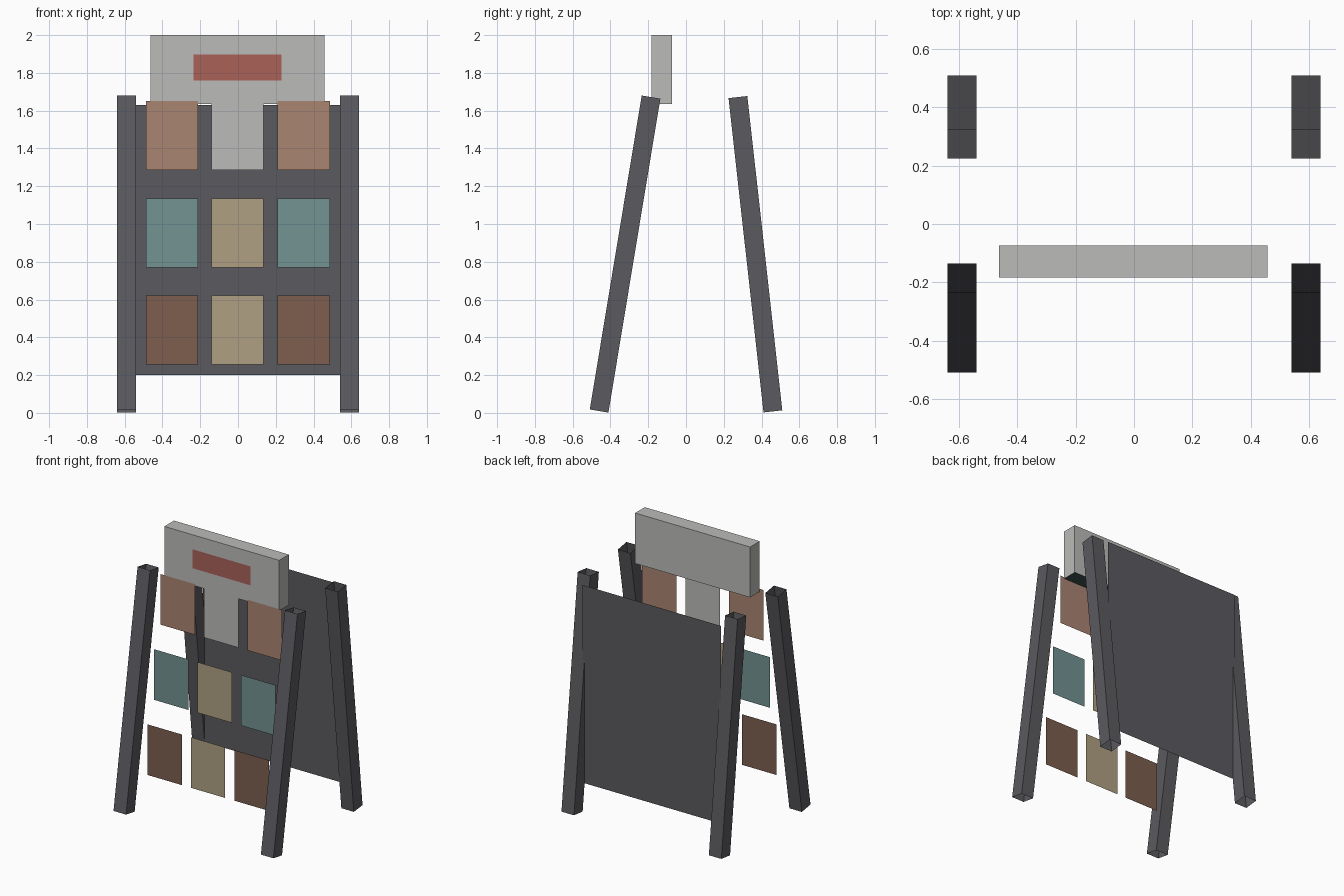
import bpy, bmesh
from mathutils import Vector

cube = bpy.data.objects.get("Cube")
if cube:
    bpy.data.objects.remove(cube, do_unlink=True)


def material(name, rgb):
    # sRGB bytes to linear values
    lin = [((c / 255 + 0.055) / 1.055) ** 2.4 for c in rgb]
    m = bpy.data.materials.new(name)
    m.use_nodes = True
    m.diffuse_color = (*lin, 1)
    m.node_tree.nodes["Principled BSDF"].inputs["Base Color"].default_value = (*lin, 1)
    return m


charcoal = material("charcoal", (91, 90, 95))
grey = material("light_grey", (187, 187, 185))
red = material("red", (170, 98, 89))
salmon = material("salmon", (170, 133, 114))
teal = material("teal", (115, 146, 146))
tan = material("tan", (175, 160, 130))
brown = material("brown", (125, 94, 79))
dark_teal = material("dark_teal", (62, 82, 79))


def finish(name, bm, *mats):
    me = bpy.data.meshes.new(name)
    bm.to_mesh(me)
    bm.free()
    for m in mats:
        me.materials.append(m)
    ob = bpy.data.objects.new(name, me)
    bpy.context.collection.objects.link(ob)
    return ob


def sheet(name, x0, x1, z0, z1, y, mat):
    # upright flat sheet facing the front
    bm = bmesh.new()
    bm.faces.new([bm.verts.new((x, y, z)) for x, z in
                  ((x0, z0), (x1, z0), (x1, z1), (x0, z1))])
    return finish(name, bm, mat)


def post(name, x, bottom, top):
    # square hollow tube, open at both ends, leaning from bottom to top
    a, b = Vector((x, *bottom)), Vector((x, *top))
    bm = bmesh.new()
    bmesh.ops.create_cube(bm, size=1)
    caps = [f for f in bm.faces if abs(f.normal.z) > 0.5]
    bmesh.ops.delete(bm, geom=caps, context='FACES_ONLY')
    bmesh.ops.scale(bm, vec=(0.1, 0.1, (b - a).length), verts=bm.verts)
    ob = finish(name, bm, charcoal)
    ob.location = (a + b) / 2
    ob.rotation_euler.x = Vector((0, 0, 1)).rotation_difference(b - a).to_euler().x


# Four leaning posts
for side, x in (("left", 0.59), ("right", -0.59)):
    post("front_post_" + side, x, (-0.46, 0.01), (-0.185, 1.672))
    post("back_post_" + side, x, (0.46, 0.008), (0.275, 1.672))

# Back board
sheet("back_board", -0.555, 0.555, 0.2, 1.63, 0.39, charcoal)

# Header box with a dark underside and a red plate
bm = bmesh.new()
bmesh.ops.create_cube(bm, size=1)
bmesh.ops.scale(bm, vec=(0.92, 0.11, 0.365), verts=bm.verts)
bmesh.ops.translate(bm, vec=(-0.002, -0.128, 1.8175), verts=bm.verts)
for f in bm.faces:
    f.material_index = 1 if f.normal.z < -0.5 else 0
finish("header_box", bm, grey, dark_teal)
sheet("header_plate", -0.235, 0.23, 1.76, 1.897, -0.187, red)

# Three rows of cards, stepping forward toward the bottom
rows = (("top", 1.285, -0.19, salmon, grey),
        ("middle", 0.77, -0.265, teal, tan),
        ("bottom", 0.255, -0.34, brown, tan))
for row, z, y, outer, inner in rows:
    for col, x, mat in (("right", -0.35, outer), ("centre", -0.002, inner), ("left", 0.348, outer)):
        sheet(f"card_{row}_{col}", x - 0.138, x + 0.138, z, z + 0.366, y, mat)
